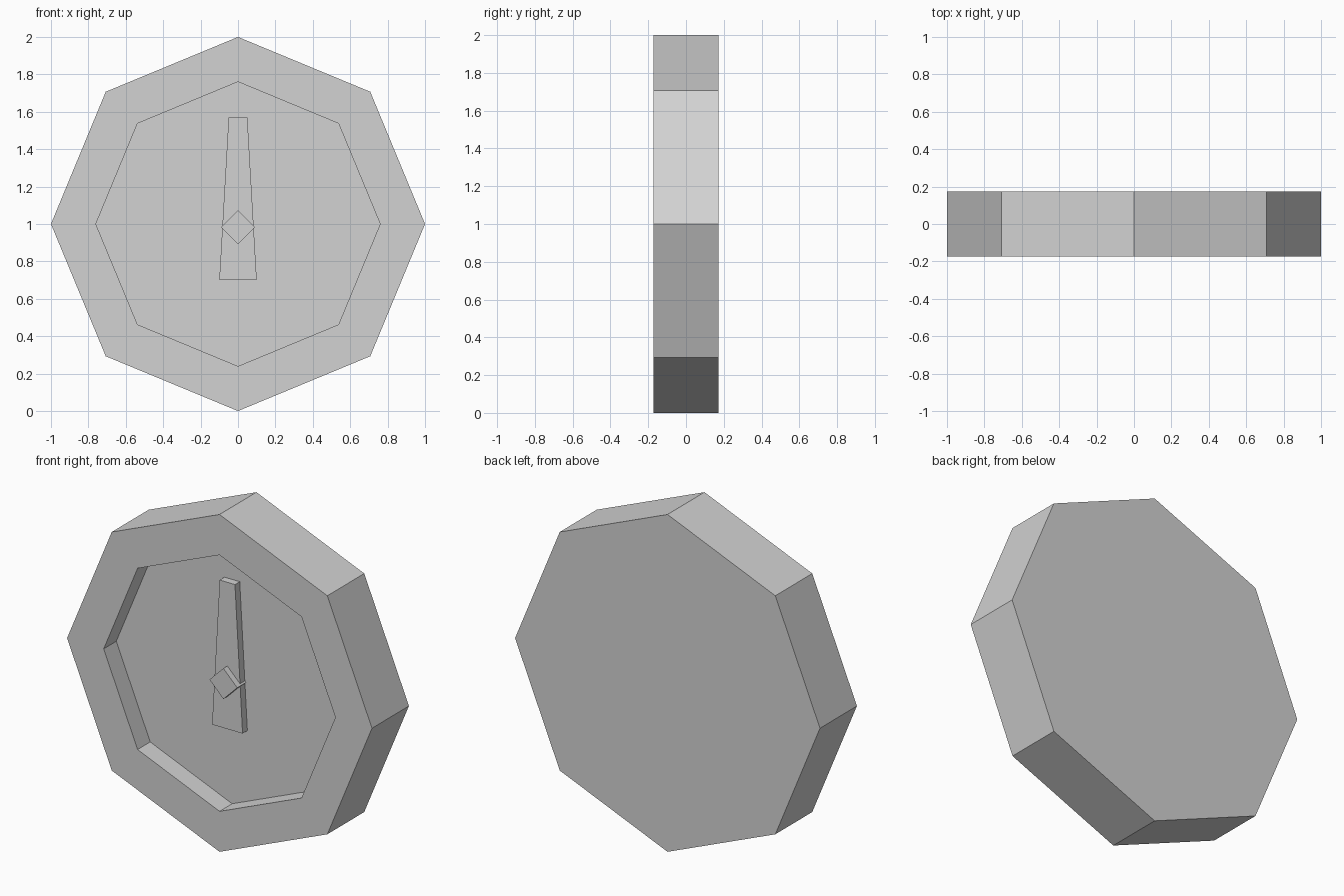
import bpy
import bmesh
from math import sin, cos, pi

cube = bpy.data.objects.get("Cube")
if cube:
    bpy.data.objects.remove(cube, do_unlink=True)

grey = bpy.data.materials.new("light_grey")
grey.use_nodes = True
colour = (0.65, 0.65, 0.65, 1)
grey.diffuse_color = colour
grey.node_tree.nodes["Principled BSDF"].inputs["Base Color"].default_value = colour

CENTRE = 1.0       # height of the dial centre
FRONT, BACK = -0.173, 0.173
FLOOR = -0.055     # dial face, sunk into the case


def ring(radius, sides, height=CENTRE):
    """Points of a regular polygon in the xz plane, one corner on top."""
    return [(radius * sin(2 * pi * i / sides), height + radius * cos(2 * pi * i / sides))
            for i in range(sides)]


def finish(name, bm):
    bmesh.ops.recalc_face_normals(bm, faces=bm.faces)
    mesh = bpy.data.meshes.new(name)
    bm.to_mesh(mesh)
    bm.free()
    mesh.materials.append(grey)
    obj = bpy.data.objects.new(name, mesh)
    bpy.context.collection.objects.link(obj)
    return obj


def loft(name, sections):
    """Bridge xz outlines placed at successive depths, capping both ends."""
    bm = bmesh.new()
    loops = [[bm.verts.new((x, y, z)) for x, z in points] for points, y in sections]
    for a, b in zip(loops, loops[1:]):
        for i in range(len(a)):
            j = (i + 1) % len(a)
            bm.faces.new((a[i], a[j], b[j], b[i]))
    bm.faces.new(loops[0])
    bm.faces.new(loops[-1])
    return finish(name, bm)


# Octagonal case with raised rim and sunken dial face
outer, inner = ring(1.0, 8), ring(0.76, 8)
loft("dial_case", [(outer, BACK), (outer, FRONT), (inner, FRONT), (inner, FLOOR)])

# Tapered pointer resting on the dial face
pointer = [(-0.1, 0.70), (0.1, 0.70), (0.05, 1.57), (-0.05, 1.57)]
loft("pointer", [(pointer, FLOOR), (pointer, -0.1)])

# Four-sided pivot pin through the pointer
pin = ring(0.091, 4, 0.983)
loft("pivot_pin", [(pin, FLOOR), (pin, -0.137)])
